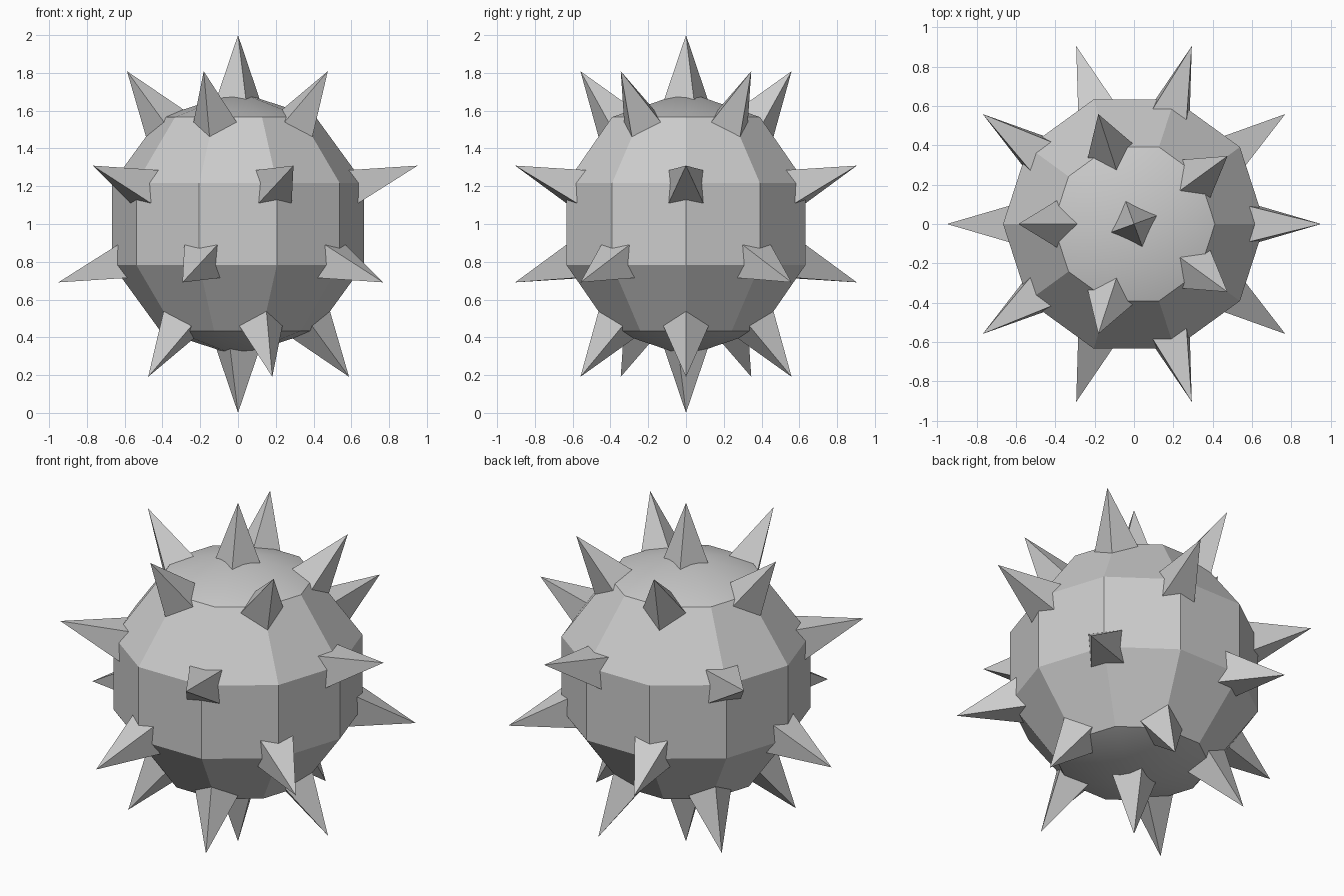
import bpy, math
from mathutils import Vector

if "Cube" in bpy.data.objects:
    bpy.data.objects.remove(bpy.data.objects["Cube"])

CENTRE = Vector((0, 0, 1))


def direction(lat, az):
    a, b = math.radians(lat), math.radians(az)
    return Vector((math.cos(a) * math.cos(b), math.cos(a) * math.sin(b), math.sin(a)))


def add_object(name, verts, faces):
    mesh = bpy.data.meshes.new(name)
    mesh.from_pydata(verts, [], faces)
    obj = bpy.data.objects.new(name, mesh)
    bpy.context.collection.objects.link(obj)
    return obj


# Body: ten-sided ball with three bands and two caps
SIDES, RADIUS = 10, 0.70
verts = [CENTRE + RADIUS * direction(lat, 36 * i)
         for lat in (-54, -18, 18, 54) for i in range(SIDES)]
bottom, top = len(verts), len(verts) + 1
verts += [CENTRE - Vector((0, 0, RADIUS)), CENTRE + Vector((0, 0, RADIUS))]
faces = []
for i in range(SIDES):
    j = (i + 1) % SIDES
    for r in range(0, 3 * SIDES, SIDES):
        faces.append((r + i, r + j, r + SIDES + j, r + SIDES + i))
    faces.append((bottom, j, i))
    faces.append((top, 3 * SIDES + i, 3 * SIDES + j))
body = add_object("body", verts, faces)
bpy.context.view_layer.objects.active = body
body.select_set(True)
bpy.ops.object.shade_smooth_by_angle(angle=math.radians(20))


# Spikes: four-sided pyramids with their bases buried in the body
def add_spike(name, lat, az, twist, length=0.5, base=0.18):
    n = direction(lat, az)
    east = Vector((-math.sin(math.radians(az)), math.cos(math.radians(az)), 0))
    north = n.cross(east)
    foot = CENTRE + n * (1 - length)
    pts = []
    for k in range(4):
        a = math.radians(twist + 90 * k)
        pts.append(foot + base * (math.cos(a) * east + math.sin(a) * north))
    pts.append(CENTRE + n)
    add_object(name, pts, [(3, 2, 1, 0)] + [(k, (k + 1) % 4, 4) for k in range(4)])


add_spike("top_spike", 90, 0, 20)
add_spike("bottom_spike", -90, 0, 20)
# Rings of five: latitude, first azimuth, twist about the spike axis
for ring, lat, start, twist in (("upper", 54, 36, 0), ("upper_middle", 18, 0, 45),
                                ("lower_middle", -18, 36, 45), ("lower", -54, 0, 0)):
    for k in range(5):
        add_spike(f"{ring}_spike_{k + 1}", lat, start + 72 * k, twist)
